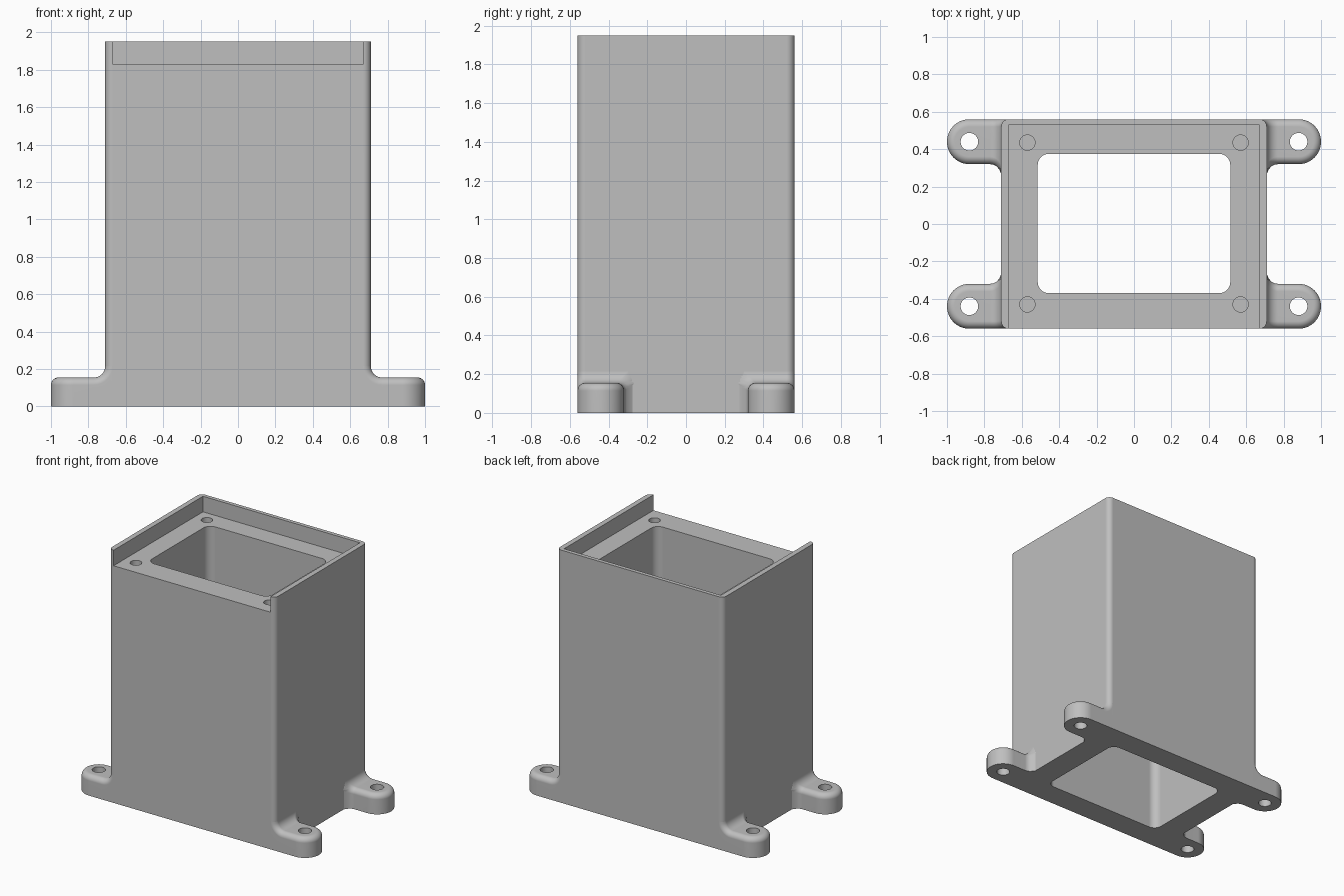
import bpy, bmesh, math

cube = bpy.data.objects.get("Cube")
if cube:
    bpy.data.objects.remove(cube, do_unlink=True)

GREY = (0.52, 0.52, 0.52, 1)
mat = bpy.data.materials.new("plain grey")
mat.use_nodes = True
mat.diffuse_color = GREY
mat.node_tree.nodes["Principled BSDF"].inputs["Base Color"].default_value = GREY

BODY_X, BODY_Y, TOP = 0.71, 0.56, 1.95
EDGE = 0.04                       # rounding of outer edges
LUG_X, LUG_Y, LUG_R, LUG_Z = 0.88, 0.44, 0.12, 0.155
FILLET = 0.06                     # blend between lug and body
STEPS = 8


def finish(name, bm):
    bmesh.ops.remove_doubles(bm, verts=bm.verts, dist=1e-5)
    bmesh.ops.recalc_face_normals(bm, faces=bm.faces)
    mesh = bpy.data.meshes.new(name)
    bm.to_mesh(mesh)
    bm.free()
    mesh.materials.append(mat)
    obj = bpy.data.objects.new(name, mesh)
    bpy.context.collection.objects.link(obj)
    return obj


def prism(name, x0, x1, y0, y1, z0, z1, r=0.0, steps=STEPS):
    """Upright box with rounded vertical corners; a full radius makes a cylinder."""
    pts = []
    corners = [(x1 - r, y1 - r), (x0 + r, y1 - r), (x0 + r, y0 + r), (x1 - r, y0 + r)]
    for quarter, (cx, cy) in enumerate(corners):
        for i in range(steps + 1 if r else 1):
            a = math.pi / 2 * (quarter + i / steps)
            pts.append((cx + r * math.cos(a), cy + r * math.sin(a)))
    bm = bmesh.new()
    # drop the repeated points where neighbouring arcs meet
    keep = [p for i, p in enumerate(pts) if math.dist(p, pts[i - 1]) > 1e-5]
    face = bm.faces.new([bm.verts.new((x, y, z0)) for x, y in keep])
    new = bmesh.ops.extrude_face_region(bm, geom=[face], use_keep_orig=True)["geom"]
    bmesh.ops.translate(bm, vec=(0, 0, z1 - z0),
                        verts=[g for g in new if isinstance(g, bmesh.types.BMVert)])
    return finish(name, bm)


def cylinder(name, x, y, r, z0, z1):
    return prism(name, x - r, x + r, y - r, y + r, z0, z1, r)


def activate(obj):
    bpy.ops.object.select_all(action='DESELECT')
    obj.select_set(True)
    bpy.context.view_layer.objects.active = obj


def cut(obj, cutter):
    cutter.hide_render = True
    mod = obj.modifiers.new("cut", 'BOOLEAN')
    mod.operation, mod.solver, mod.object = 'DIFFERENCE', 'EXACT', cutter
    activate(obj)
    bpy.ops.object.modifier_apply(modifier=mod.name)
    bpy.data.objects.remove(cutter, do_unlink=True)


def smooth(obj):
    activate(obj)
    bpy.ops.object.shade_smooth_by_angle(angle=math.radians(30))
    mod = obj.modifiers.new("flat face normals", 'WEIGHTED_NORMAL')
    mod.keep_sharp = True


def inner_edge(x):
    """Inner side of the lug in plan, flaring into the body wall."""
    dx = min(max(BODY_X + FILLET - x, 0), FILLET)
    return LUG_Y - LUG_R - FILLET + math.sqrt(FILLET ** 2 - dx ** 2)


def section(x, z, nx, nz):
    """Closed section of the lug at one point of its top silhouette."""
    outer, inner = [], []
    for i in range(STEPS + 1):
        a = math.pi / 2 * i / STEPS
        depth, side = EDGE * (1 - math.sin(a)), EDGE * (1 - math.cos(a))
        px, pz = x - depth * nx, z - depth * nz
        outer.append((px, LUG_Y + LUG_R - side, pz))
        inner.append((px, inner_edge(px) + side, pz))
    bx = outer[0][0]
    return ([(bx, LUG_Y, 0), (bx, outer[0][1], 0)] + outer + [(x, LUG_Y, z)]
            + inner[::-1] + [(bx, inner[0][1], 0)])


def lug(name, sx, sy):
    bm = bmesh.new()

    def row(points):
        return [bm.verts.new((sx * x, sy * y, z)) for x, y, z in points]

    def bridge(a, b, closed):
        for i in range(0 if closed else 1, len(a)):
            bm.faces.new((a[i - 1], a[i], b[i], b[i - 1]))

    # arm: from the round end, along the top and up the blend to the body
    sections = [section(LUG_X, LUG_Z, 0, 1)]
    for i in range(STEPS + 1):
        a = math.pi / 2 * i / STEPS
        s, c = math.sin(a), math.cos(a)
        sections.append(section(BODY_X + FILLET * (1 - s),
                                LUG_Z + FILLET * (1 - c), s, c))
    # hidden root inside the wall
    sections.append([(0.6, LUG_Y + 0.9 * (y - LUG_Y), z) for _, y, z in sections[-1]])
    rows = [row(p) for p in sections]
    for a, b in zip(rows, rows[1:]):
        bridge(a, b, True)
    bm.faces.new(rows[-1])

    # round end: half the arm section turned about the screw axis
    half = [(0, 0), (LUG_R, 0)]
    for i in range(STEPS + 1):
        a = math.pi / 2 * i / STEPS
        half.append((LUG_R - EDGE * (1 - math.cos(a)), LUG_Z - EDGE * (1 - math.sin(a))))
    half.append((0, LUG_Z))
    turns = []
    for i in range(4 * STEPS + 1):
        a = math.pi * i / (4 * STEPS)
        turns.append(row([(LUG_X + r * math.sin(a), LUG_Y + r * math.cos(a), z)
                          for r, z in half]))
    for a, b in zip(turns, turns[1:]):
        bridge(a, b, False)

    obj = finish(name, bm)
    cut(obj, cylinder("lug_hole_cutter", sx * LUG_X, sy * LUG_Y, 0.047, -0.1, 0.3))
    smooth(obj)


# Housing with an open-fronted recess, a through opening and blind screw holes
housing = prism("housing", -BODY_X, BODY_X, -BODY_Y, BODY_Y, 0, TOP, EDGE)
cut(housing, prism("recess_cutter", -0.67, 0.67, -0.8, 0.53, 1.83, 2.2))
cut(housing, prism("opening_cutter", -0.515, 0.515, -0.37, 0.375, -0.2, 2.2, 0.06))
for x in (-0.57, 0.57):
    for y in (-0.43, 0.435):
        cut(housing, cylinder("screw_hole_cutter", x, y, 0.041, 1.55, 2.0))
smooth(housing)

# Four mounting lugs
for sx, side in ((1, "left"), (-1, "right")):
    for sy, end in ((-1, "front"), (1, "back")):
        lug(f"{end}_{side}_lug", sx, sy)
